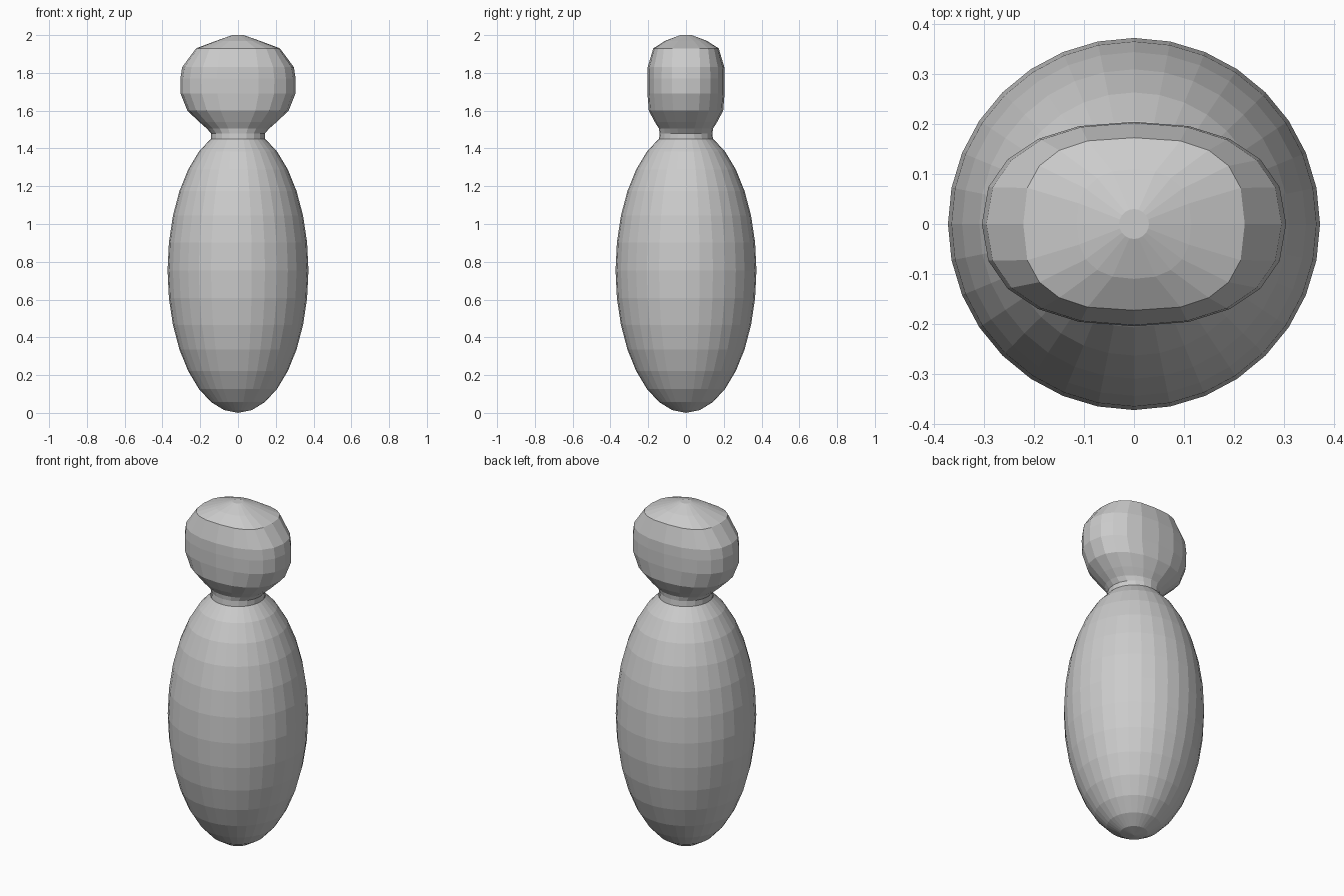
import bpy
import bmesh
from math import sin, cos, tau, copysign

cube = bpy.data.objects.get("Cube")
if cube:
    bpy.data.objects.remove(cube, do_unlink=True)

# Single plain grey
grey = bpy.data.materials.new("plain grey")
grey.use_nodes = True
colour = (0.6, 0.6, 0.6, 1)
grey.diffuse_color = colour
grey.node_tree.nodes["Principled BSDF"].inputs["Base Color"].default_value = colour


def add_object(name, bm):
    bmesh.ops.recalc_face_normals(bm, faces=bm.faces)
    mesh = bpy.data.meshes.new(name)
    bm.to_mesh(mesh)
    bm.free()
    mesh.materials.append(grey)
    obj = bpy.data.objects.new(name, mesh)
    bpy.context.collection.objects.link(obj)
    return obj


def rounded_ring(bm, rx, ry, z, power, sides):
    """Ring of vertices; a higher power makes a squarer oval."""
    def squash(v):
        return copysign(abs(v) ** (2 / power), v) if abs(v) > 1e-6 else 0
    return [bm.verts.new((rx * squash(cos(tau * i / sides)),
                          ry * squash(sin(tau * i / sides)), z))
            for i in range(sides)]


def loft(name, sections, sides):
    bm = bmesh.new()
    rings = [rounded_ring(bm, *s, sides) for s in sections]
    for low, high in zip(rings, rings[1:]):
        for i in range(sides):
            j = (i + 1) % sides
            bm.faces.new((low[i], low[j], high[j], high[i]))
    bm.faces.new(rings[-1])
    bm.faces.new(rings[0][::-1])
    return add_object(name, bm)


# Body: tall faceted ellipsoid
body_bm = bmesh.new()
bmesh.ops.create_uvsphere(body_bm, u_segments=32, v_segments=16, radius=1)
for v in body_bm.verts:
    v.co.x *= 0.373
    v.co.y *= 0.373
    v.co.z = 0.755 * (v.co.z + 1)
# Open the top, where the neck joins
bmesh.ops.bisect_plane(body_bm, geom=body_bm.verts[:] + body_bm.edges[:] + body_bm.faces[:],
                       plane_co=(0, 0, 1.45), plane_no=(0, 0, 1), clear_outer=True)
add_object("body", body_bm)

# Neck and head: width, depth, height and squareness of each section
head_sections = [
    (0.143, 0.143, 1.445, 2),
    (0.143, 0.140, 1.48, 2),
    (0.165, 0.143, 1.505, 2),
    (0.205, 0.165, 1.54, 2.1),
    (0.268, 0.197, 1.60, 2.2),
    (0.304, 0.204, 1.69, 2.3),
    (0.305, 0.205, 1.77, 2.3),
    (0.296, 0.203, 1.83, 2.3),
    (0.222, 0.173, 1.93, 2.7),
    (0.115, 0.110, 1.97, 2.4),
    (0.030, 0.030, 2.00, 2),
]
loft("head", head_sections, 20)
